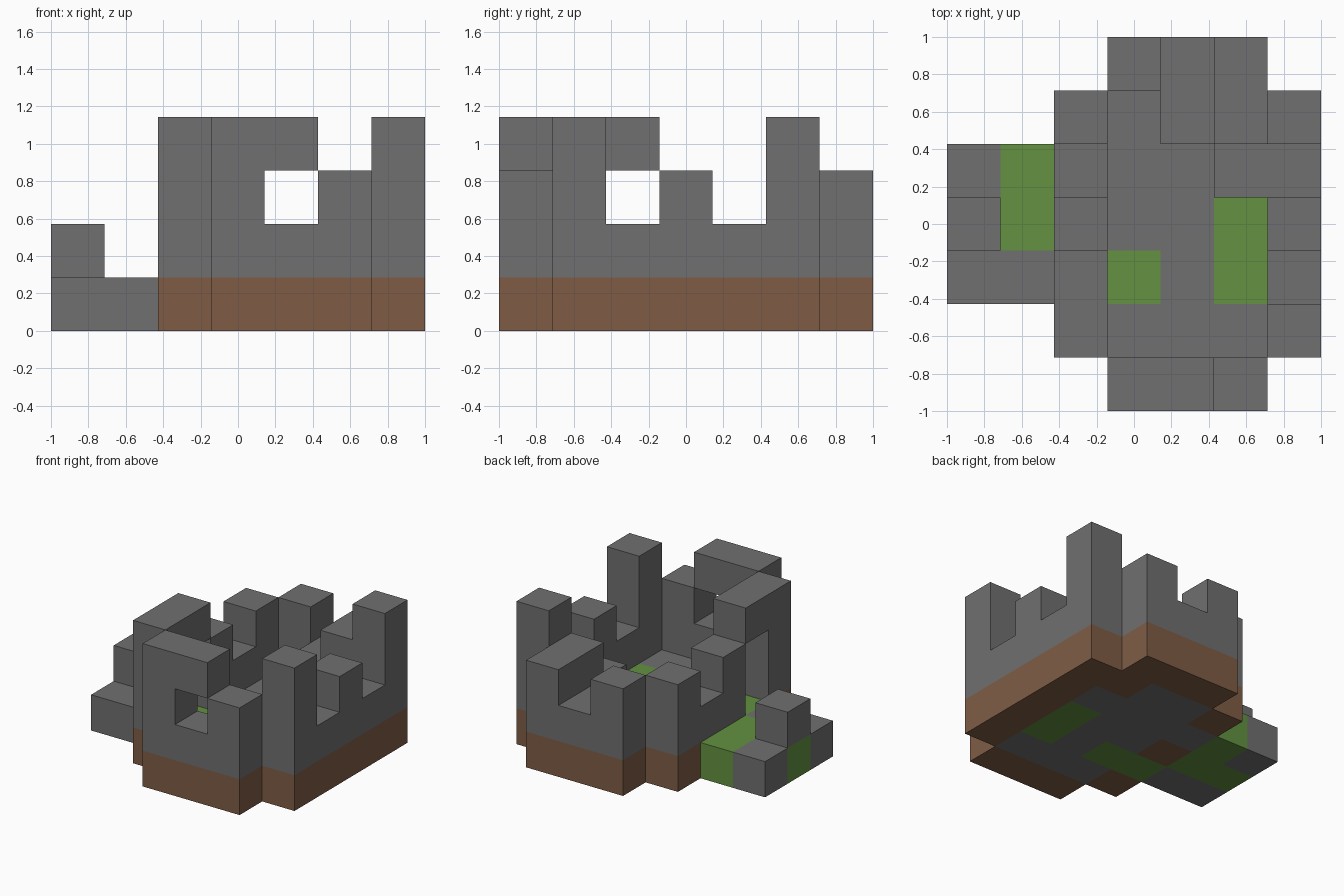
import bpy, bmesh
from mathutils import Vector

cube = bpy.data.objects.get("Cube")
if cube:
    bpy.data.objects.remove(cube, do_unlink=True)

U = 2 / 7  # side of one block

# Plans, back row first: column heights, and the kind of ground block
HEIGHTS = ["0003230",
           "0031234",
           "1121122",
           "2131113",
           "1141112",
           "0041114",
           "0004430"]
GROUND = ["...EEE.",
          "..ESSEE",
          "SGSSSSE",
          "GGESSGE",
          "SSGGSGE",
          "..ESSSE",
          "...EEE."]
OPENINGS = {(4, 0, 2), (2, 2, 1), (2, 2, 2)}  # window and doorway


def material(name, color):
    m = bpy.data.materials.new(name)
    m.use_nodes = True
    m.diffuse_color = (*color, 1)
    m.node_tree.nodes["Principled BSDF"].inputs["Base Color"].default_value = (*color, 1)
    return m


stone = material("grey stone", (0.16, 0.16, 0.16))
earth = material("brown earth", (0.21, 0.108, 0.06))
grass = material("green grass", (0.125, 0.285, 0.052))

# Sort every block into a part
parts = {"earth_foundation": (earth, []), "grass_patches": (grass, []),
         "stone_floor": (stone, []), "stone_walls": (stone, []),
         "battlements": (stone, [])}
ground_part = {"E": "earth_foundation", "G": "grass_patches", "S": "stone_floor"}
solid = set()
for row, line in enumerate(HEIGHTS):
    j = 6 - row
    for i, h in enumerate(line):
        for k in range(int(h)):
            cell = (i, j, k)
            if cell in OPENINGS:
                continue
            solid.add(cell)
            if k == 0:
                name = ground_part[GROUND[row][i]]
            else:
                name = "stone_walls" if k == 1 else "battlements"
            parts[name][1].append(cell)


def build(name, mat, cells):
    """Make one part from the exposed sides of its blocks."""
    bm = bmesh.new()
    for cell in cells:
        centre = Vector(cell) + Vector((-3, -3, 0.5))
        for axis in range(3):
            for sign in (-1, 1):
                n = Vector((0, 0, 0))
                n[axis] = sign
                if tuple(int(c + d) for c, d in zip(cell, n)) in solid:
                    continue
                a = Vector((0, 0, 0))
                a[(axis + 1) % 3] = 1
                b = n.cross(a)
                corners = (a + b, b - a, -a - b, a - b)
                bm.faces.new([bm.verts.new((centre + (n + c) / 2) * U) for c in corners])
    bmesh.ops.remove_doubles(bm, verts=bm.verts, dist=0.001)
    mesh = bpy.data.meshes.new(name)
    bm.to_mesh(mesh)
    bm.free()
    mesh.materials.append(mat)
    bpy.context.collection.objects.link(bpy.data.objects.new(name, mesh))


for name, (mat, cells) in parts.items():
    build(name, mat, cells)
